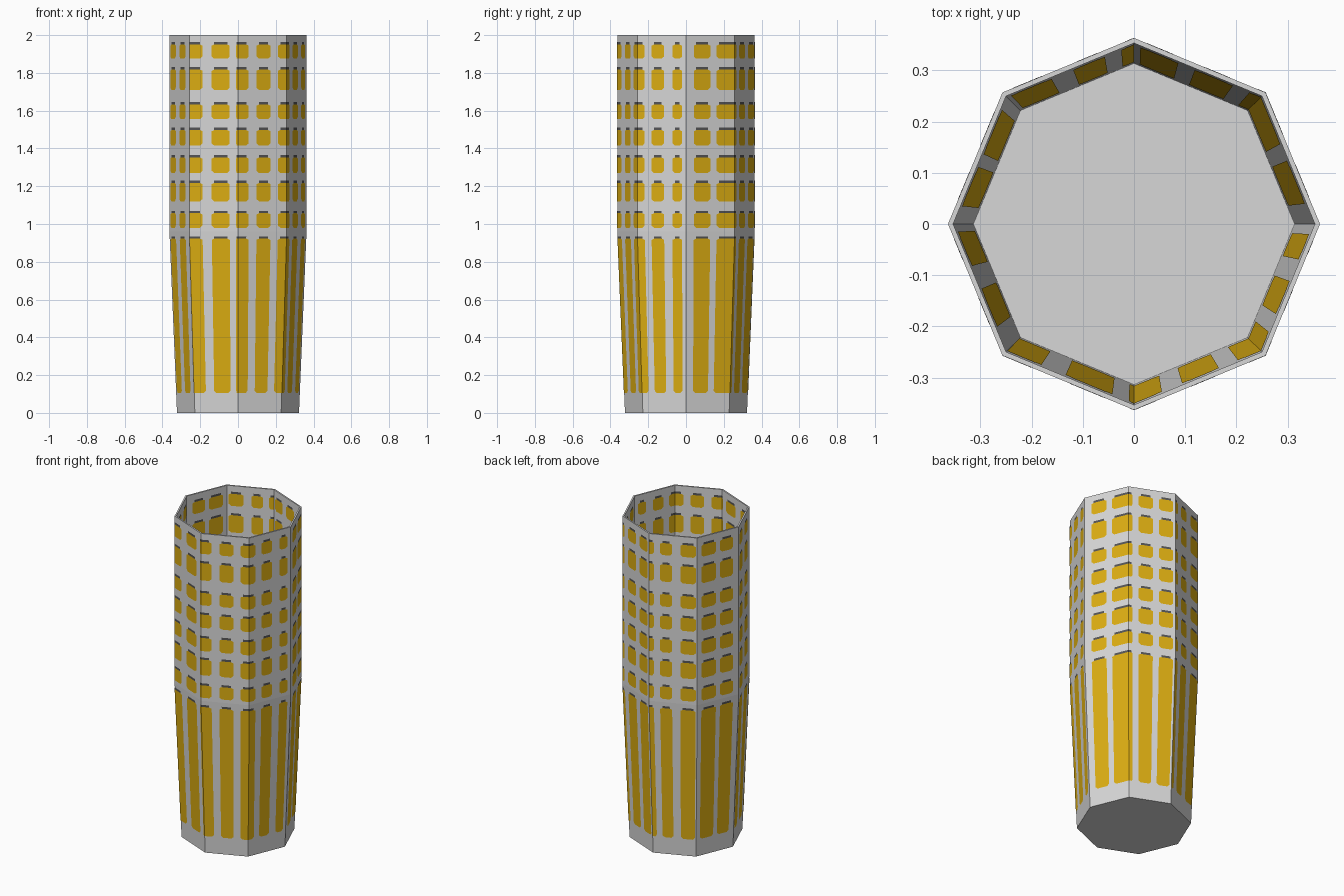
import bpy, bmesh, math

if "Cube" in bpy.data.objects:
    bpy.data.objects.remove(bpy.data.objects["Cube"])

def material(name, rgb):
    m = bpy.data.materials.new(name)
    m.diffuse_color = (*rgb, 1)
    m.use_nodes = True
    m.node_tree.nodes["Principled BSDF"].inputs["Base Color"].default_value = m.diffuse_color
    return m

GREY = material("light_grey", (0.68, 0.68, 0.68))
YELLOW = material("window_yellow", (0.72, 0.42, 0.006))
DARK = material("dark_grey", (0.09, 0.09, 0.095))

SIDES, BEND, TOP = 8, 0.96, 2.0
R_LOW, R_HIGH, WALL, PLATE = 0.323, 0.363, 0.01, 0.0015

def radius(z):
    return R_LOW + (R_HIGH - R_LOW) * min(z / BEND, 1)

def corner(i, r, z):
    a = i * 2 * math.pi / SIDES
    return (r * math.cos(a), r * math.sin(a), z)

def wall_point(side, s, z, offset):
    """Point on one flat side, s runs 0..1 between its two corners."""
    r = radius(z) + offset
    p, q = corner(side, r, z), corner(side + 1, r, z)
    return [a + (b - a) * s for a, b in zip(p, q)]

def finish(bm, name, mats):
    me = bpy.data.meshes.new(name)
    bm.to_mesh(me)
    bm.free()
    for m in mats:
        me.materials.append(m)
    ob = bpy.data.objects.new(name, me)
    bpy.context.collection.objects.link(ob)

# Octagonal hollow body: outer wall, rim, inner wall, floor
bm = bmesh.new()
profile = [(radius(z), z) for z in (0, BEND, TOP)]
profile += [(radius(z) - WALL, z) for z in (TOP, BEND, 0.01)]
rings = [[bm.verts.new(corner(i, r, z)) for i in range(SIDES)] for r, z in profile]
for a, b in zip(rings, rings[1:]):
    for i in range(SIDES):
        j = (i + 1) % SIDES
        bm.faces.new((a[i], a[j], b[j], b[i]))
bm.faces.new(rings[0][::-1])
bm.faces.new(rings[-1])
finish(bm, "tower_shell", [GREY])

# Window columns on each side, as spans between its corners
COLUMNS = [
    [(0.16, 0.50), (0.63, 1.0)],
    [(0, 0.09), (0.22, 0.52), (0.65, 0.95)],
    [(0, 0.10), (0.23, 0.48), (0.65, 0.97)],
    [(0.10, 0.45), (0.55, 0.86)],
    [(0.06, 0.33), (0.51, 0.81)],
    [(0, 0.27), (0.46, 0.83), (0.96, 1.0)],
    [(0, 0.22), (0.38, 0.67), (0.82, 1.0)],
    [(0, 0.15), (0.29, 0.55), (0.72, 0.92)],
]
# Window rows: bottom and top heights
ROWS = [(0.105, 0.935), (0.98, 1.07), (1.12, 1.23), (1.27, 1.365),
        (1.415, 1.51), (1.555, 1.645), (1.71, 1.83), (1.875, 1.963)]
LINTEL, CUT_S, CUT_Z = 0.013, 0.05, 0.012

def add_windows(name, offset, flip):
    bm = bmesh.new()

    def plate(side, outline, mat):
        vs = [bm.verts.new(wall_point(side, s, z, offset)) for s, z in outline]
        f = bm.faces.new(vs[::-1] if flip else vs)
        f.material_index = mat

    for side, spans in enumerate(COLUMNS):
        for s0, s1 in spans:
            # corners are clipped except where the window wraps a tower edge
            c = min(CUT_S, (s1 - s0) * 0.3)
            a = s0 if s0 == 0 else s0 + c
            b = s1 if s1 == 1 else s1 - c
            for z0, z1 in ROWS:
                zt = z1 - LINTEL
                outline = [(a, z0), (b, z0), (s1, z0 + CUT_Z), (s1, zt - 0.006),
                           (b, zt), (a, zt), (s0, zt - 0.006), (s0, z0 + CUT_Z)]
                clean = [p for k, p in enumerate(outline)]
                plate(side, clean, 0)
                plate(side, [(a, zt), (b, zt), (b, z1), (a, z1)], 1)
    finish(bm, name, [YELLOW, DARK])

# Thin window plates outside and inside the wall
add_windows("outer_windows", PLATE, False)
add_windows("inner_windows", -WALL - PLATE, True)
